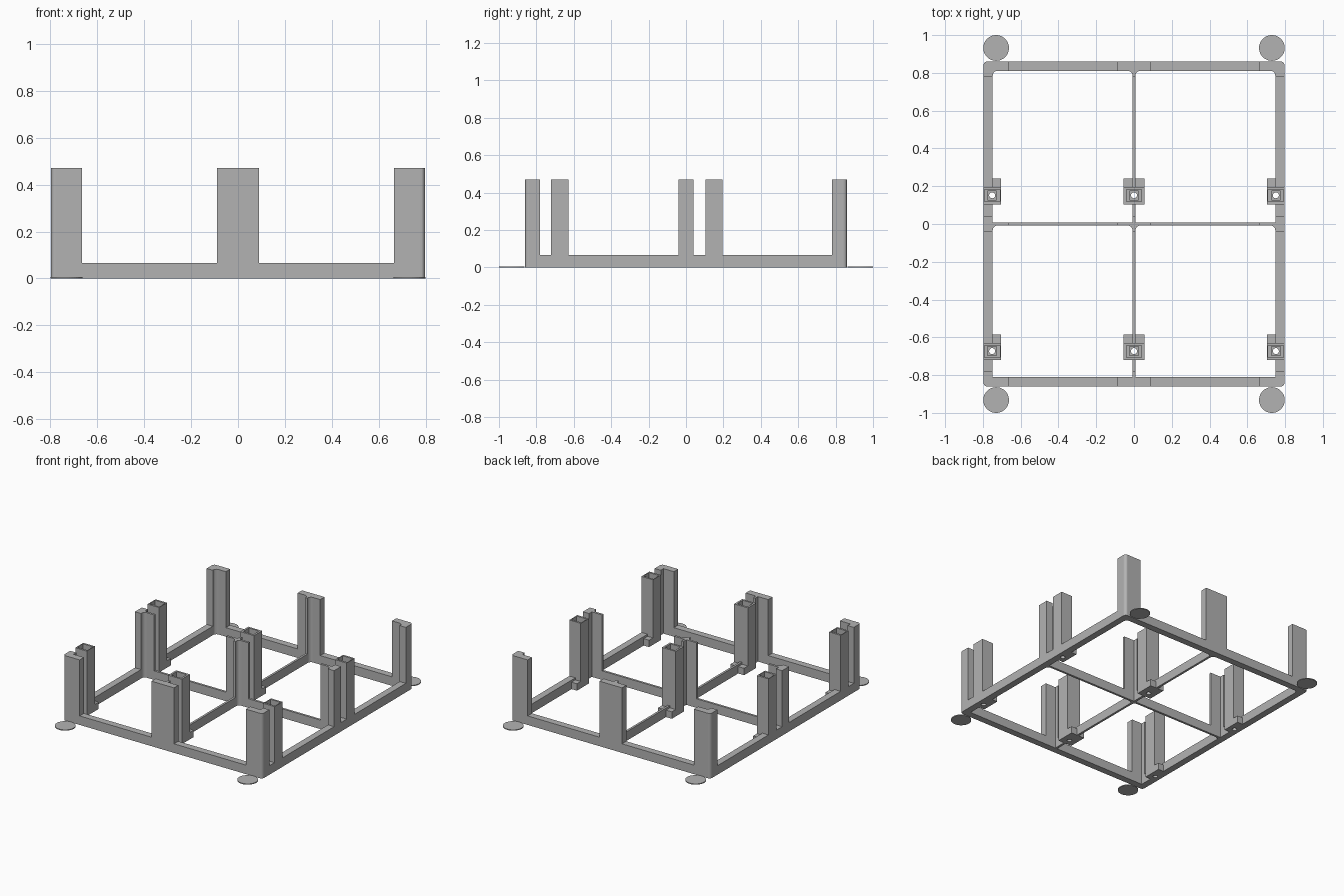
import bpy
import bmesh
from math import pi, cos, sin

cube = bpy.data.objects.get("Cube")
if cube:
    bpy.data.objects.remove(cube)

grey = bpy.data.materials.new("plain grey")
grey.use_nodes = True
tone = (0.45, 0.45, 0.45, 1)
grey.diffuse_color = tone
grey.node_tree.nodes["Principled BSDF"].inputs["Base Color"].default_value = tone

HX, HY = 0.797, 0.86          # outer half sizes
WALL, RIB = 0.049, 0.008      # outer wall, half of an inner rib
BASE, TOP = 0.065, 0.47       # rail height, post height
POST_X, POST_Y = 0.665, 0.78  # inner ends of the corner posts
MID_X, MID_Y = 0.09, 0.04     # half sizes of the middle posts


def prism(name, outline, z0, z1):
    """Extrude a flat outline from z0 to z1."""
    bm = bmesh.new()
    face = bm.faces.new([bm.verts.new((x, y, z0)) for x, y in outline])
    new = bmesh.ops.extrude_face_region(bm, geom=[face])["geom"]
    for v in new:
        if isinstance(v, bmesh.types.BMVert):
            v.co.z = z1
    bmesh.ops.recalc_face_normals(bm, faces=bm.faces)
    mesh = bpy.data.meshes.new(name)
    bm.to_mesh(mesh)
    bm.free()
    mesh.materials.append(grey)
    ob = bpy.data.objects.new(name, mesh)
    bpy.context.collection.objects.link(ob)
    return ob


def rect(x0, x1, y0, y1, top_r=0, low_r=0, steps=5):
    """Rectangle outline with optional rounded corners."""
    corners = [(x1, y1, -1, -1, top_r, 0), (x0, y1, 1, -1, top_r, 1),
               (x0, y0, 1, 1, low_r, 2), (x1, y0, -1, 1, low_r, 3)]
    points = []
    for x, y, sx, sy, r, quarter in corners:
        if not r:
            points.append((x, y))
            continue
        for i in range(steps + 1):
            a = (quarter + i / steps) * pi / 2
            points.append((x + sx * r + r * cos(a), y + sy * r + r * sin(a)))
    return points


def circle(x, y, r, n):
    return [(x + r * cos(2 * pi * i / n), y + r * sin(2 * pi * i / n)) for i in range(n)]


def combine(ob, other, operation="DIFFERENCE"):
    """Apply a boolean and discard the helper."""
    mod = ob.modifiers.new("cut", "BOOLEAN")
    mod.operation, mod.solver, mod.object = operation, "EXACT", other
    other.hide_render = True
    bpy.context.view_layer.objects.active = ob
    bpy.ops.object.modifier_apply(modifier=mod.name)
    bpy.data.objects.remove(other)


# Frame and posts: a full block, cut by the four cells and the gaps between posts
frame = prism("frame_with_posts", rect(-HX, HX, -HY, HY, 0.02, 0.02), 0, TOP)
for x0, x1 in ((-HX + WALL, -RIB), (RIB, HX - WALL)):
    for y0, y1 in ((-HY + WALL, -RIB), (RIB, HY - WALL)):
        combine(frame, prism("cell", rect(x0, x1, y0, y1, top_r=0.025), -1, 1))
for s in (-1, 1):
    xs = sorted((s * MID_X, s * POST_X))
    ys = sorted((s * MID_Y, s * POST_Y))
    combine(frame, prism("gap", rect(*xs, -1, 1), BASE, 1))
    combine(frame, prism("gap", rect(-1, 1, *ys), BASE, 1))

# Hollow sockets, each with a low foot behind and a screw hole below
for row, y in (("back", 0.15), ("front", -0.675)):
    for side, x, half in (("right", -0.751, 0.046), ("middle", 0, 0.055), ("left", 0.751, 0.046)):
        socket = prism(f"{row}_{side}_socket", rect(x - half, x + half, y - 0.046, y + 0.046), 0, TOP)
        foot = prism("foot", rect(x - half, x + half, y, y + 0.09), 0, 0.05)
        combine(socket, foot, "UNION")
        combine(socket, prism("cavity", rect(x - 0.041, x + 0.041, y - 0.032, y + 0.032), BASE, 1))
        for part in (socket, frame):
            combine(part, prism("well", rect(x - 0.024, x + 0.024, y - 0.022, y + 0.026), 0.03, BASE + 0.01))
            combine(part, prism("hole", circle(x, y + 0.002, 0.016, 20), -1, 0.04))

# Thin round pads at the corners
for sx, side in ((-1, "right"), (1, "left")):
    for sy, end in ((-1, "front"), (1, "back")):
        prism(f"{end}_{side}_pad", circle(sx * 0.73, sy * 0.932, 0.068, 40), 0, 0.006)
